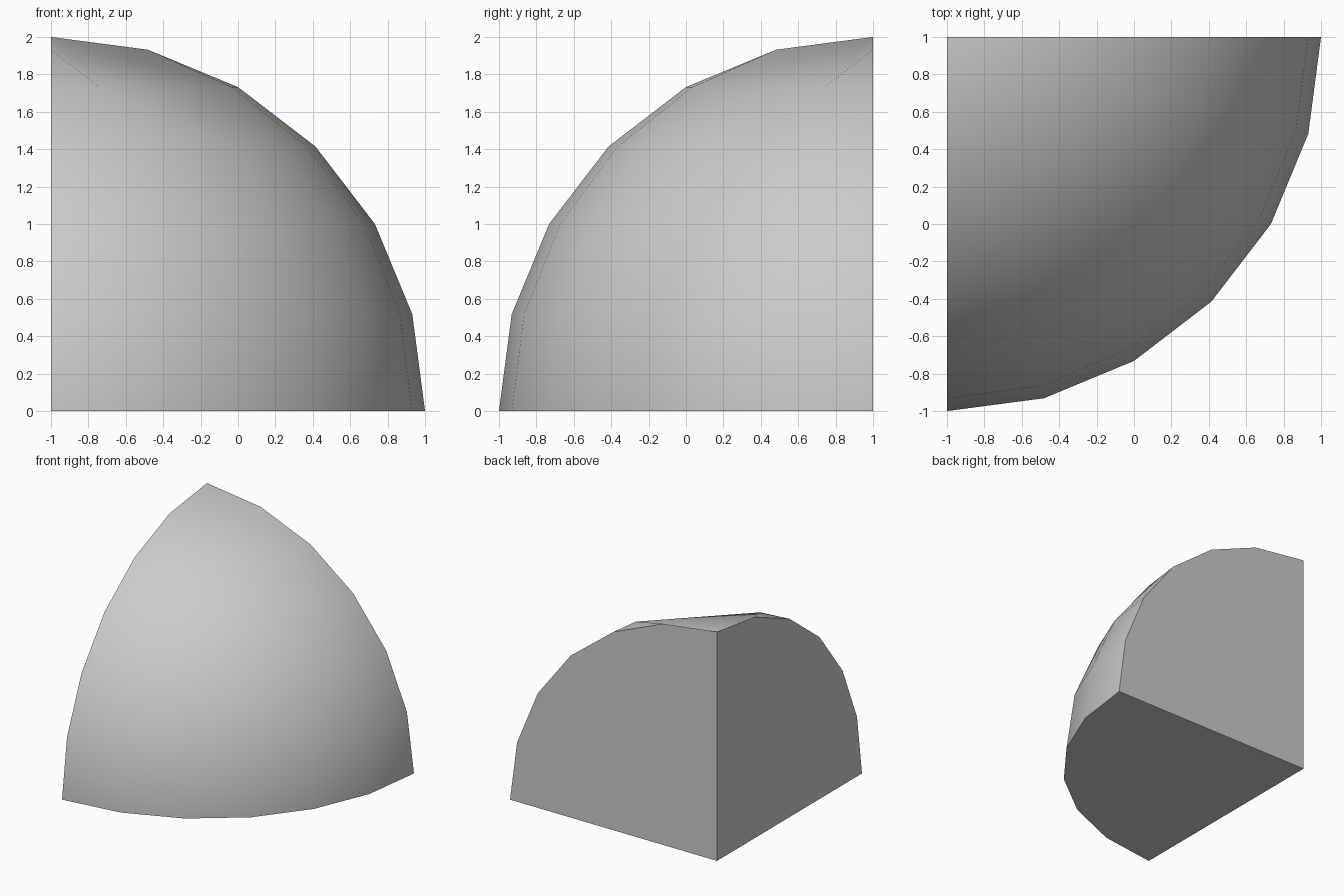
import bpy, bmesh
from math import radians, sin, cos
from mathutils import Vector

cube = bpy.data.objects.get("Cube")
if cube:
    bpy.data.objects.remove(cube, do_unlink=True)

RADIUS, STEP = 2.0, 15
CENTRE = Vector((-1, 1, 0))
bm = bmesh.new()


def on_sphere(lat, lon):
    la, lo = radians(lat), radians(lon)
    offset = Vector((cos(la) * cos(lo), -cos(la) * sin(lo), sin(la)))
    return bm.verts.new(CENTRE + RADIUS * offset)


def make_row(lat, lons):
    return [(lon, on_sphere(lat, lon)) for lon in lons]


def join_rows(low, up):
    """Fill the band between two rows with triangles, advancing along both."""
    i = j = 0
    while i < len(low) - 1 or j < len(up) - 1:
        take_low = j == len(up) - 1 or (
            i < len(low) - 1
            and low[i][0] + low[i + 1][0] <= up[j][0] + up[j + 1][0])
        if take_low:
            bm.faces.new((low[i][1], low[i + 1][1], up[j][1]))
            i += 1
        else:
            bm.faces.new((low[i][1], up[j + 1][1], up[j][1]))
            j += 1


# Curved surface: even rows, with a coarser top
full = range(0, 91, STEP)
rows = [make_row(lat, full) for lat in range(0, 46, STEP)]
rows.append(make_row(60, (0, 15, 75, 90)))
rows.append(make_row(75, (0, 90)))
for low, up in zip(rows[:4], rows[1:5]):
    join_rows(low, up)

pole = on_sphere(90, 0)
ring = [v for _, v in rows[4]]
side_a, side_b = [v for _, v in rows[5]]
bm.faces.new((ring[0], ring[1], side_a))
bm.faces.new((ring[2], ring[3], side_b))
rim = (side_a, ring[1], ring[2], side_b)
for a, b in zip(rim, rim[1:]):
    bm.faces.new((a, b, pole))

# Three flat quarter-disc sides meeting at the corner
corner = bm.verts.new(CENTRE)
bm.faces.new([corner] + [v for _, v in rows[0]])
for end in (0, -1):
    bm.faces.new([corner] + [r[end][1] for r in rows] + [pole])
bmesh.ops.recalc_face_normals(bm, faces=bm.faces)

mesh = bpy.data.meshes.new("sphere_octant")
bm.to_mesh(mesh)
bm.free()

# Round shading on the curved surface, flat shading on the sides
normals = [None] * len(mesh.loops)
for face in mesh.polygons:
    face.use_smooth = True
    flat = len(face.vertices) > 4
    for li in face.loop_indices:
        point = mesh.vertices[mesh.loops[li].vertex_index].co
        normals[li] = face.normal.copy() if flat else (point - CENTRE).normalized()
mesh.normals_split_custom_set(normals)

# Single grey material
grey = bpy.data.materials.new("light_grey")
grey.use_nodes = True
colour = (0.6, 0.6, 0.6, 1)
grey.diffuse_color = colour
grey.node_tree.nodes["Principled BSDF"].inputs["Base Color"].default_value = colour
mesh.materials.append(grey)

octant = bpy.data.objects.new("sphere_octant", mesh)
bpy.context.collection.objects.link(octant)
